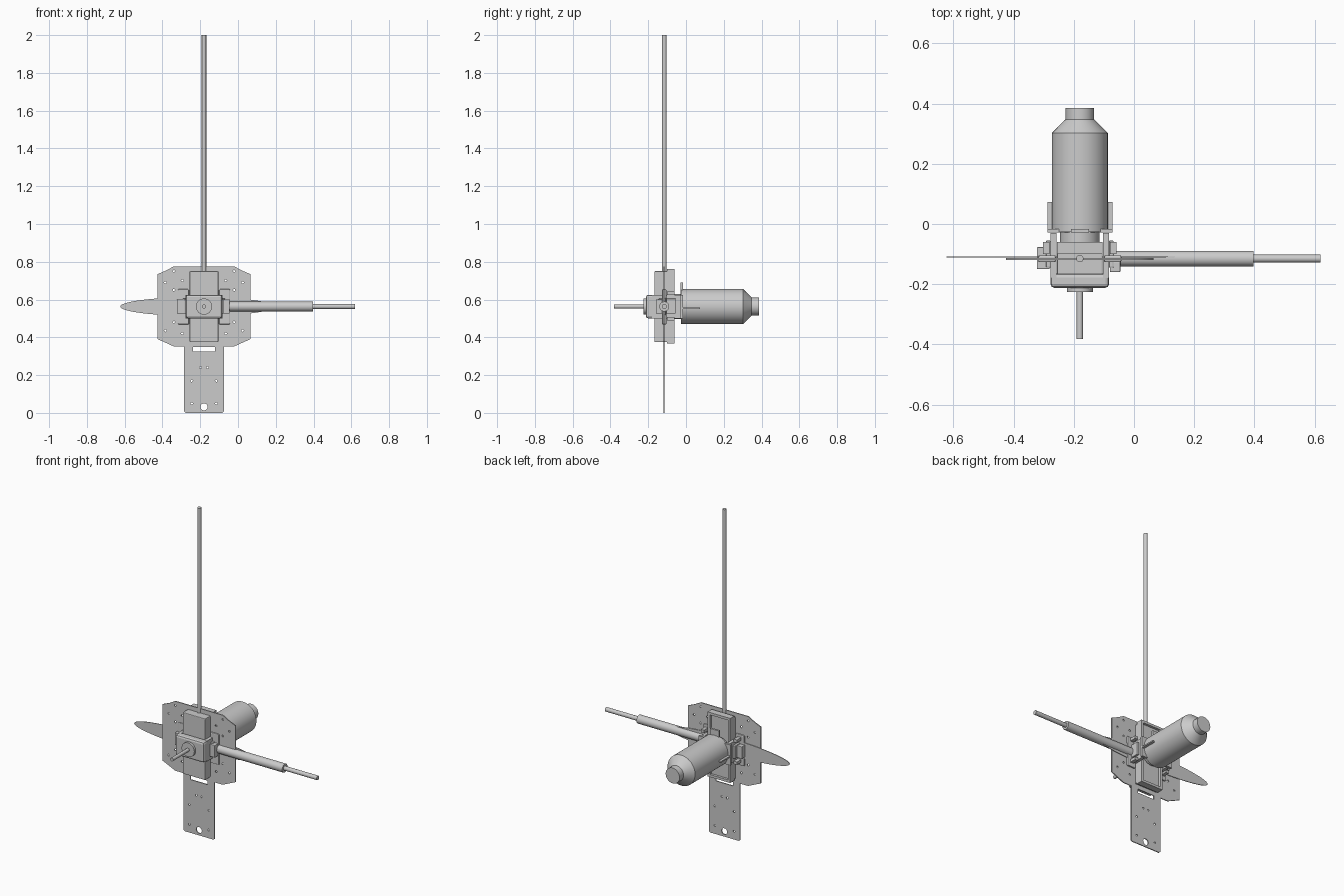
import bpy, bmesh, math
from mathutils import Matrix, Vector

old = bpy.data.objects.get("Cube")
if old:
    bpy.data.objects.remove(old, do_unlink=True)

CX, CY, CZ = -0.18, -0.115, 0.563   # crossing point of the axes

metal = bpy.data.materials.new("light grey")
metal.use_nodes = True
GREY = (0.6, 0.6, 0.6, 1)
metal.diffuse_color = GREY
metal.node_tree.nodes["Principled BSDF"].inputs["Base Color"].default_value = GREY


def finish(name, bm, smooth=False):
    bmesh.ops.recalc_face_normals(bm, faces=bm.faces)
    mesh = bpy.data.meshes.new(name)
    bm.to_mesh(mesh)
    bm.free()
    mesh.materials.append(metal)
    ob = bpy.data.objects.new(name, mesh)
    bpy.context.collection.objects.link(ob)
    if smooth:
        bpy.ops.object.select_all(action='DESELECT')
        ob.select_set(True)
        bpy.context.view_layer.objects.active = ob
        bpy.ops.object.shade_smooth_by_angle(angle=math.radians(30))
    return ob


def box(name, x, y, z, bevel=0):
    bm = bmesh.new()
    lo, hi = Vector((x[0], y[0], z[0])), Vector((x[1], y[1], z[1]))
    mat = Matrix.Translation((lo + hi) / 2) @ Matrix.Diagonal((*(hi - lo), 1))
    bmesh.ops.create_cube(bm, size=1, matrix=mat)
    ob = finish(name, bm)
    if bevel:
        mod = ob.modifiers.new("bevel", 'BEVEL')
        mod.width, mod.segments = bevel, 2
    return ob


def turned(name, axis, profile, sides=40):
    """Solid of rings (position along axis, radius) around the crossing point."""
    bm = bmesh.new()
    rings = []
    for pos, r in profile:
        ring = []
        for i in range(sides):
            a = 2 * math.pi * i / sides
            u, v = r * math.cos(a), r * math.sin(a)
            co = {'X': (pos, CY + u, CZ + v), 'Y': (CX + u, pos, CZ + v),
                  'Z': (CX + u, CY + v, pos)}[axis]
            ring.append(bm.verts.new(co))
        rings.append(ring)
    for a, b in zip(rings, rings[1:]):
        for i in range(sides):
            j = (i + 1) % sides
            bm.faces.new((a[i], a[j], b[j], b[i]))
    bm.faces.new(rings[0])
    bm.faces.new(rings[-1])
    return finish(name, bm, True)


def sheet(name, outlines, y, thick):
    """Upright flat sheet from closed outlines in x, z; inner ones are holes."""
    cu = bpy.data.curves.new(name, 'CURVE')
    cu.dimensions, cu.fill_mode, cu.extrude = '2D', 'BOTH', thick / 2
    for pts in outlines:
        sp = cu.splines.new('POLY')
        sp.points.add(len(pts) - 1)
        for p, (px, pz) in zip(sp.points, pts):
            p.co = (px, pz, 0, 1)
        sp.use_cyclic_u = True
    cu.materials.append(metal)
    ob = bpy.data.objects.new(name, cu)
    ob.rotation_euler.x = math.pi / 2
    ob.location = (CX, y, 0)
    bpy.context.collection.objects.link(ob)
    return ob


def oval(x, z, rx, rz, n=16):
    return [(x + rx * math.cos(2 * math.pi * i / n),
             z + rz * math.sin(2 * math.pi * i / n)) for i in range(n)]


# Mounting plate with tongue, slot and screw holes
half = [(0.098, 0), (0.105, 0.007), (0.105, 0.352), (0.16, 0.352), (0.2, 0.37),
        (0.245, 0.39), (0.245, 0.735), (0.2, 0.754), (0.16, 0.776)]
outline = half + [(-x, z) for x, z in reversed(half)]
slot = [(-0.058, 0.325), (0.058, 0.325), (0.058, 0.349), (-0.058, 0.349)]
holes = [oval(0, 0.032, 0.019, 0.019)]
for hx, hz in [(0.018, 0.24), (0.065, 0.17), (0.065, 0.05), (0.16, 0.75), (0.205, 0.69),
               (0.115, 0.70), (0.16, 0.65), (0.16, 0.48), (0.205, 0.435), (0.115, 0.42)]:
    for s in (1, -1):
        holes.append(oval(s * hx, hz, 0.006, 0.006, 10))
sheet("mounting_plate", [outline, slot] + holes, CY - 0.001, 0.006)

# Thin leaf-shaped blade
sheet("blade", [oval(-0.035, CZ, 0.408, 0.05, 64)], CY + 0.005, 0.004)

# Central housing: front block and stepped rear frame
box("front_housing", (CX - 0.076, CX + 0.076), (-0.168, -0.09), (0.375, 0.75), 0.004)
box("rear_housing", (CX - 0.076, CX + 0.076), (-0.1, -0.075), (0.368, 0.762))
for s in (-1, 1):
    x = sorted((CX + s * 0.06, CX + s * 0.076))
    box("rear_side_rail", x, (-0.08, -0.06), (0.368, 0.762))
for z in (0.368, 0.747):
    box("rear_end_rail", (CX - 0.076, CX + 0.076), (-0.08, -0.06), (z, z + 0.015))

# U-shaped strap around the housing
box("strap_front", (CX - 0.097, CX + 0.097), (-0.212, -0.165), (0.5, 0.625), 0.012)
for s in (-1, 1):
    x = sorted((CX + s * 0.077, CX + s * 0.097))
    box("strap_side", x, (-0.18, -0.03), (0.5, 0.625))
    # Raised side frame with its clamp and bolts
    x = sorted((CX + s * 0.08, CX + s * 0.138))
    box("side_frame", x, (-0.127, -0.104), (0.468, 0.655), 0.005)
    x = sorted((CX + s * 0.097, CX + s * 0.112))
    box("side_clamp", x, (-0.145, -0.055), (0.525, 0.605), 0.003)
    for z in (0.49, 0.625):
        x = sorted((CX + s * 0.1, CX + s * 0.122))
        box("clamp_bolt", x, (-0.1, -0.06), (z, z + 0.018))
    # Side tabs beside the canister
    x = sorted((CX + s * 0.085, CX + s * 0.108))
    box("side_tab", x, (-0.025, 0.073), (CZ - 0.012, CZ - 0.004))
box("left_clamp_block", (CX + 0.1, CX + 0.135), (-0.16, -0.125), (0.525, 0.6), 0.003)
box("right_clamp_block", (CX - 0.143, CX - 0.1), (-0.15, -0.077), (0.525, 0.6), 0.003)
box("canister_flange", (CX - 0.108, CX + 0.108), (-0.028, -0.016), (0.5, 0.625))
box("flange_upright", (CX - 0.03, CX + 0.03), (-0.028, -0.016), (0.6, 0.69))

# Canister with shoulder and cap
turned("canister", 'Y', [(-0.065, 0.066), (-0.027, 0.066), (-0.027, 0.093), (0.302, 0.093),
                         (0.348, 0.047), (0.386, 0.047)], 48)

# Front hub and shaft
turned("front_hub", 'Y', [(-0.2, 0.043), (-0.226, 0.043)])
turned("front_shaft", 'Y', [(-0.22, 0.0105), (-0.382, 0.0105)], 24)

# Side sleeve and rod, tall mast
turned("side_sleeve", 'X', [(-0.08, 0.026), (0.397, 0.026)])
turned("side_rod", 'X', [(0.39, 0.013), (0.62, 0.013)], 24)
turned("mast", 'Z', [(0.74, 0.012), (2.0, 0.012)], 24)
